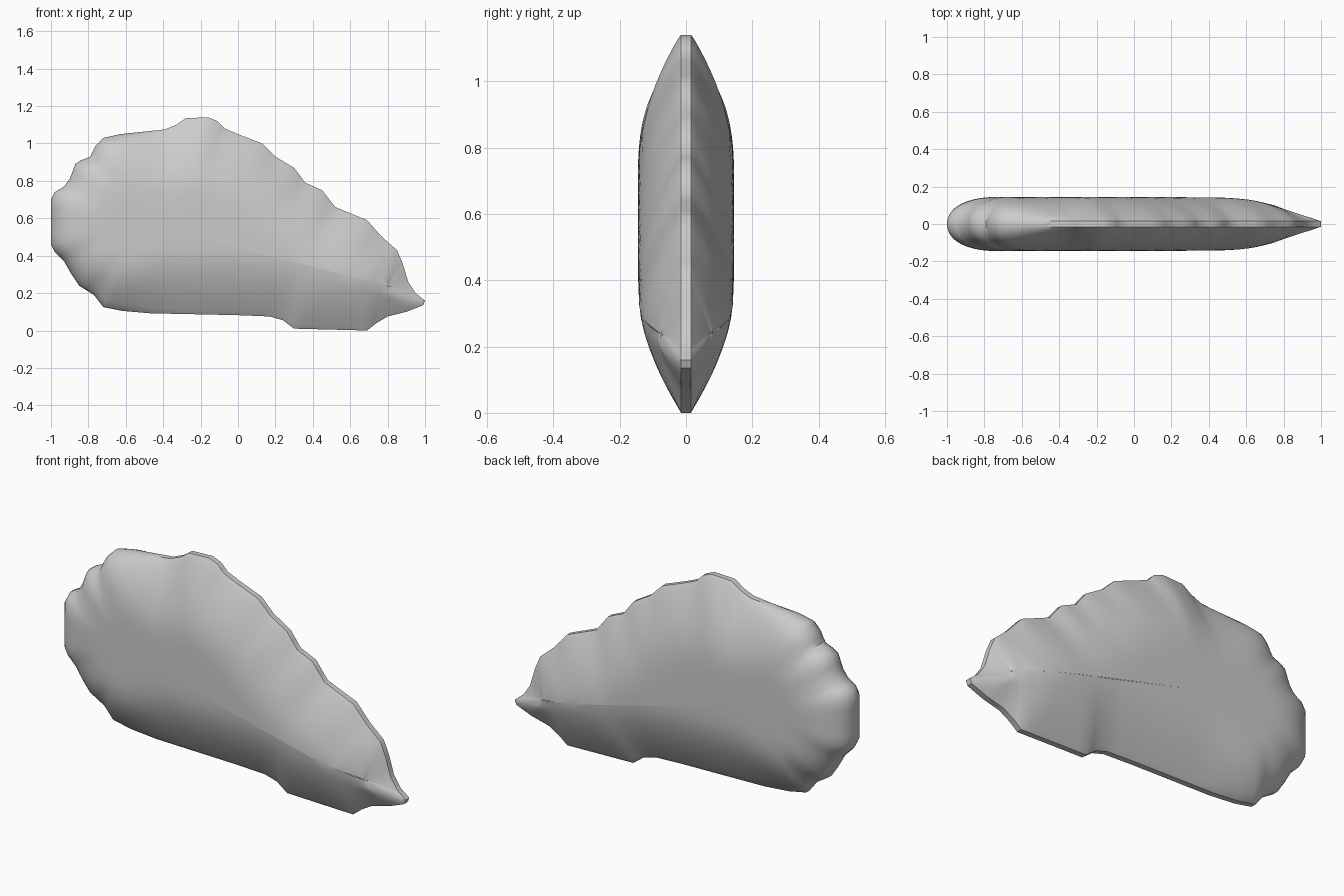
import bpy
import bmesh
from mathutils import Vector
from mathutils.geometry import intersect_point_line

HALF_THICKNESS = 0.145
RIM_HALF_WIDTH = 0.015
RING_COUNT = 14

# Side silhouette, clockwise from the blunt end: (x, z)
OUTLINE = [
    (-1, .7), (-.98, .74), (-.93, .77), (-.9, .81), (-.87, .89), (-.84, .91),
    (-.79, .93), (-.76, .99), (-.72, 1.03), (-.63, 1.05), (-.39, 1.075),
    (-.33, 1.1), (-.28, 1.135), (-.16, 1.14), (-.11, 1.12), (-.07, 1.08),
    (0, 1.05), (.13, 1), (.2, .93), (.3, .87), (.36, .79), (.45, .75),
    (.52, .66), (.69, .59), (.77, .5), (.85, .43), (.88, .36), (.91, .26),
    (.95, .2), (1, .16), (.99, .135), (.9, .1), (.8, .075), (.74, .04),
    (.69, 0), (.3, .01), (.24, .055), (.17, .075), (0, .082), (-.47, .092),
    (-.62, .105), (-.72, .125), (-.77, .19), (-.85, .24), (-.89, .3),
    (-.93, .37), (-.98, .42), (-1, .46)]

# Remove the default cube only
default_cube = bpy.data.objects.get("Cube")
if default_cube:
    bpy.data.objects.remove(default_cube, do_unlink=True)


def closest_on_segment(point, start, end):
    """Nearest point on a finite segment."""
    t = intersect_point_line(point, start, end)[1]
    return start.lerp(end, min(1, max(0, t)))


def smoothstep(low, high, value):
    t = min(1, max(0, (value - low) / (high - low)))
    return t * t * (3 - 2 * t)


def resample(points, longest):
    """Split long outline edges into even pieces."""
    result = []
    for start, end in zip(points, points[1:] + points[:1]):
        pieces = int((end - start).length / longest) + 1
        result += [start.lerp(end, i / pieces) for i in range(pieces)]
    return result


corners = [Vector((x, 0, z)) for x, z in OUTLINE]
edges = list(zip(corners, corners[1:] + corners[:1]))
outline = resample(corners, 0.05)
spine_start = Vector((-0.55, 0, 0.58))
spine_end = Vector((0.8, 0, 0.24))


def half_width(point):
    """Body fullness from distance to the rim; the blunt end is rounder."""
    depth = min((point - closest_on_segment(point, a, b)).length for a, b in edges)
    roundness = smoothstep(-0.3, -0.75, point.x) if point.x < -0.3 else 0
    roundness *= 0.3 + 0.7 * smoothstep(0.1, 0.4, point.z)
    reach = 0.35 - 0.1 * roundness
    u = min(1, depth / reach)
    tapered = 1 - (1 - u) ** 1.7
    rounded = (1 - (1 - u) ** 2) ** 0.5
    fullness = tapered + (rounded - tapered) * roundness
    return RIM_HALF_WIDTH + (HALF_THICKNESS - RIM_HALF_WIDTH) * fullness


# Concentric rings from rim to spine, on both sides
bm = bmesh.new()
count = len(outline)
rims = []
for side in (-1, 1):
    rings = []
    for k in range(RING_COUNT + 1):
        t = (k / RING_COUNT) ** 1.4
        ring = []
        for p in outline:
            q = p.lerp(closest_on_segment(p, spine_start, spine_end), t)
            ring.append(bm.verts.new((q.x, side * half_width(q), q.z)))
        rings.append(ring)
    for outer, inner in zip(rings, rings[1:]):
        for i in range(count):
            j = (i + 1) % count
            bm.faces.new((outer[i], outer[j], inner[j], inner[i]))
    rims.append(rings[0])

# Narrow band joining both sides along the rim
for i in range(count):
    j = (i + 1) % count
    bm.faces.new((rims[0][i], rims[0][j], rims[1][j], rims[1][i]))

# Soften creases across the flanks, keeping the silhouette
rim_set = set(rims[0] + rims[1])
flank = [v for v in bm.verts if v not in rim_set]
for _ in range(3):
    bmesh.ops.smooth_vert(bm, verts=flank, factor=0.5, use_axis_y=True)
bmesh.ops.remove_doubles(bm, verts=bm.verts[:], dist=0.002)
bmesh.ops.recalc_face_normals(bm, faces=bm.faces[:])

mesh = bpy.data.meshes.new("body")
bm.to_mesh(mesh)
bm.free()
body = bpy.data.objects.new("body", mesh)
bpy.context.collection.objects.link(body)

# Plain grey surface
grey = bpy.data.materials.new("plain grey")
grey.use_nodes = True
colour = (0.6, 0.6, 0.6, 1)
grey.diffuse_color = colour
grey.node_tree.nodes["Principled BSDF"].inputs["Base Color"].default_value = colour
mesh.materials.append(grey)

# Smooth flanks with a crisp rim
bpy.ops.object.select_all(action="DESELECT")
body.select_set(True)
bpy.context.view_layer.objects.active = body
bpy.ops.object.shade_smooth_by_angle(angle=0.6)
